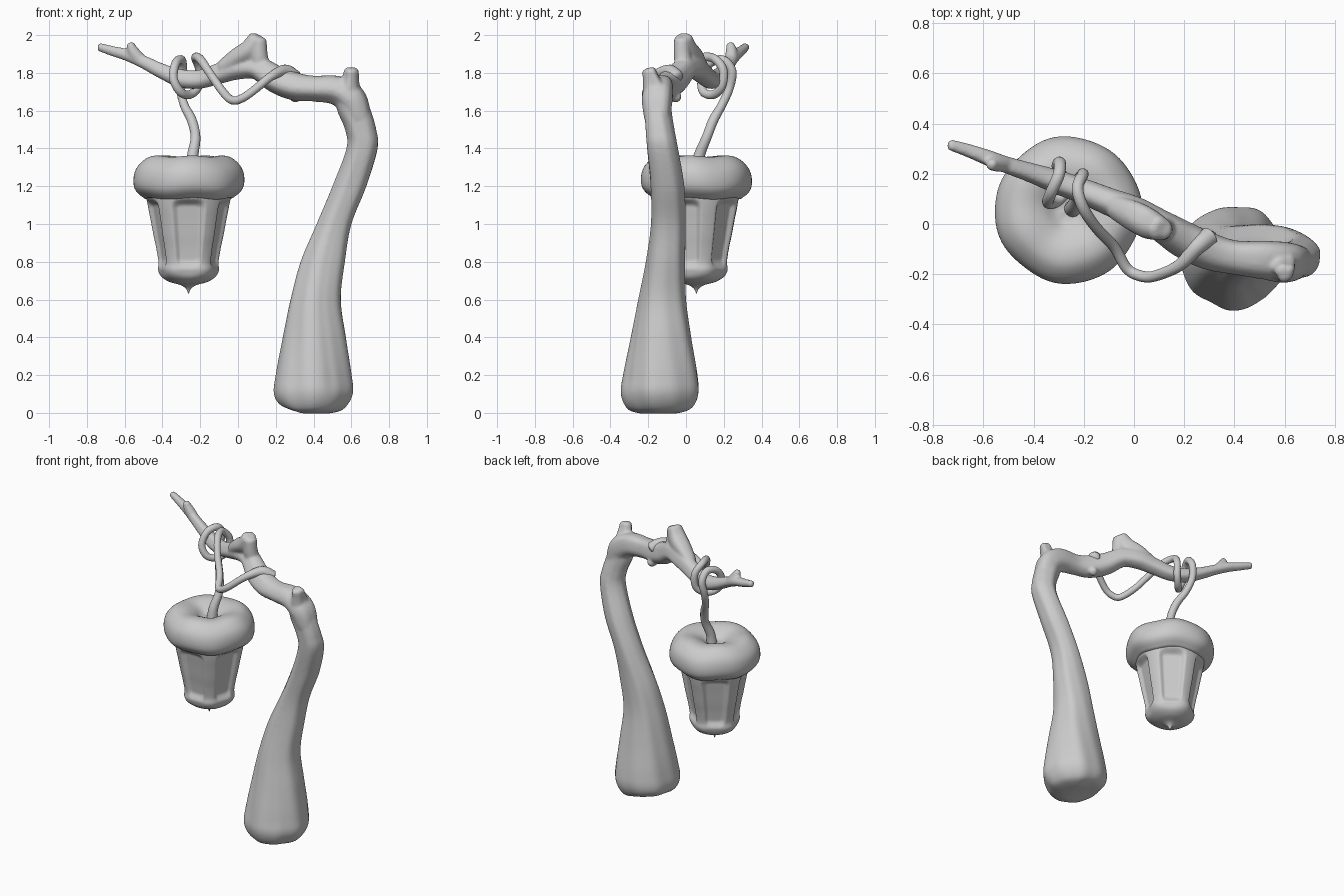
import bpy, bmesh, math
from mathutils import Vector


def spline(rows, n):
    """Catmull-Rom interpolation of tuples of any length, n steps per segment."""
    p = [rows[0]] + list(rows) + [rows[-1]]
    out = []
    for i in range(1, len(p) - 2):
        for k in range(n):
            t = k / n
            out.append(tuple(
                0.5 * (2 * b + (c - a) * t + (2 * a - 5 * b + 4 * c - d) * t * t
                       + (3 * b - a - 3 * c + d) * t ** 3)
                for a, b, c, d in zip(p[i - 1], p[i], p[i + 1], p[i + 2])))
    return out + [tuple(rows[-1])]


def loft(name, rings):
    """Skin a list of equal rings and close both ends."""
    bm = bmesh.new()
    vs = [[bm.verts.new(v) for v in ring] for ring in rings]
    m = len(vs[0])
    for a, b in zip(vs, vs[1:]):
        for j in range(m):
            k = (j + 1) % m
            bm.faces.new((a[j], a[k], b[k], b[j]))
    bm.faces.new(vs[0][::-1])
    bm.faces.new(vs[-1])
    bmesh.ops.recalc_face_normals(bm, faces=bm.faces)
    me = bpy.data.meshes.new(name)
    bm.to_mesh(me)
    bm.free()
    ob = bpy.data.objects.new(name, me)
    bpy.context.collection.objects.link(ob)
    return ob


def tube(name, rows, n=6, sides=20, ridge=0.0):
    """Round tube along (x, y, z, radius) rows with rounded ends."""
    pts = spline(rows, n)
    pos = [Vector(p[:3]) for p in pts]
    rings, up = [], None
    for i, p in enumerate(pts):
        t = (pos[min(i + 1, len(pos) - 1)] - pos[max(i - 1, 0)]).normalized()
        if up is None:
            up = t.orthogonal()
        up = (up - t * up.dot(t)).normalized()
        side = t.cross(up)
        ring = []
        for j in range(sides):
            a = math.tau * j / sides
            r = p[3] * (1 + ridge * math.cos(3 * a + i * 0.06) + ridge * 0.6 * math.cos(5 * a + 1))
            ring.append(pos[i] + (up * math.cos(a) + side * math.sin(a)) * r)
        rings.append(ring)
    first, last = pos[0], pos[-1]
    rings.insert(0, [first + (v - first) * 0.6 - (pos[1] - first).normalized() * pts[0][3] * 0.3 for v in rings[0]])
    rings.append([last + (v - last) * 0.6 + (last - pos[-2]).normalized() * pts[-1][3] * 0.3 for v in rings[-1]])
    return loft(name, rings)


def smooth(ob, angle=40):
    bpy.ops.object.select_all(action='DESELECT')
    ob.select_set(True)
    bpy.context.view_layer.objects.active = ob
    bpy.ops.object.shade_smooth_by_angle(angle=math.radians(angle))


def step(a, b, x):
    t = max(0, min(1, (x - a) / (b - a)))
    return t * t * (3 - 2 * t)


# Trunk: z, centre x, centre y, half width x, half width y
trunk_rows = [
    (-0.004, 0.385, -0.135, 0.09, 0.10), (0.02, 0.39, -0.135, 0.165, 0.17),
    (0.10, 0.397, -0.135, 0.207, 0.205), (0.20, 0.40, -0.132, 0.20, 0.197),
    (0.40, 0.405, -0.13, 0.167, 0.16), (0.60, 0.412, -0.125, 0.133, 0.127),
    (0.80, 0.45, -0.108, 0.117, 0.105), (1.00, 0.51, -0.094, 0.092, 0.093),
    (1.20, 0.592, -0.10, 0.09, 0.09), (1.40, 0.658, -0.127, 0.082, 0.083),
    (1.50, 0.65, -0.14, 0.082, 0.077), (1.60, 0.615, -0.15, 0.088, 0.072),
    (1.70, 0.585, -0.155, 0.075, 0.07), (1.75, 0.575, -0.155, 0.06, 0.06)]
rings = []
for z, x, y, rx, ry in spline(trunk_rows, 6):
    ring = []
    for j in range(96):
        a = math.tau * j / 96
        w = a + 0.5 * z
        k = 1 + 0.025 * math.cos(5 * w + 0.6) + 0.012 * math.cos(9 * w + 2 + z)
        k -= 0.05 * max(0, math.cos(w + 1.0)) ** 60 * step(0.0, 0.2, z)
        tilt = 0.03 * math.cos(a - 2.6) * (1 - step(0, 0.1, z))
        ring.append((x + rx * k * math.cos(a), y + ry * k * math.sin(a), z + max(0, tilt)))
    rings.append(ring)
tree = loft("tree_branch", rings)

# Bough with its cut stubs and twigs
parts = [
    tube("bough", [
        (0.64, -0.15, 1.56, 0.07), (0.60, -0.15, 1.66, 0.082), (0.52, -0.14, 1.71, 0.077),
        (0.40, -0.13, 1.718, 0.068), (0.30, -0.105, 1.728, 0.074), (0.20, -0.06, 1.765, 0.073),
        (0.10, 0.0, 1.825, 0.062), (0.0, 0.05, 1.825, 0.062), (-0.10, 0.09, 1.795, 0.055),
        (-0.20, 0.13, 1.765, 0.05), (-0.30, 0.165, 1.77, 0.048), (-0.40, 0.20, 1.808, 0.04),
        (-0.50, 0.232, 1.858, 0.034), (-0.58, 0.262, 1.893, 0.032), (-0.66, 0.292, 1.915, 0.027),
        (-0.735, 0.316, 1.938, 0.022)], ridge=0.05),
    tube("top_stub", [(-0.08, 0.07, 1.825, 0.045), (0.0, 0.035, 1.875, 0.06),
                      (0.065, 0.0, 1.92, 0.06), (0.103, -0.018, 1.985, 0.048)], ridge=0.05),
    tube("stub_root", [(0.12, -0.01, 1.83, 0.05), (0.112, -0.02, 1.90, 0.045),
                       (0.108, -0.02, 1.975, 0.044)]),
    tube("elbow_stub", [(0.58, -0.15, 1.66, 0.075), (0.59, -0.17, 1.73, 0.056),
                        (0.598, -0.185, 1.78, 0.042), (0.60, -0.195, 1.815, 0.038)], ridge=0.1),
    tube("tip_twig", [(-0.52, 0.24, 1.87, 0.034), (-0.555, 0.24, 1.915, 0.031),
                      (-0.57, 0.235, 1.955, 0.02)]),
    tube("back_stub", [(0.28, -0.09, 1.72, 0.045), (0.30, -0.06, 1.68, 0.034),
                       (0.31, -0.04, 1.66, 0.024)])]

# Fuse the wood into one smooth skin
bpy.ops.object.select_all(action='DESELECT')
for ob in parts + [tree]:
    ob.select_set(True)
bpy.context.view_layer.objects.active = tree
bpy.ops.object.join()
mod = tree.modifiers.new("fuse", 'REMESH')
mod.mode = 'VOXEL'
mod.voxel_size = 0.009
bpy.ops.object.modifier_apply(modifier="fuse")
mod = tree.modifiers.new("soften", 'SMOOTH')
mod.factor = 0.5
mod.iterations = 5
bpy.ops.object.modifier_apply(modifier="soften")
smooth(tree, 60)

# Vine: from the bough, wrapped twice, then hanging down to the lantern
vine = tube("hanging_vine", [
    (0.30, -0.05, 1.775, 0.04), (0.25, -0.09, 1.81, 0.034), (0.18, -0.165, 1.785, 0.024),
    (0.08, -0.208, 1.705, 0.022), (0.02, -0.205, 1.665, 0.022), (-0.03, -0.175, 1.655, 0.022),
    (-0.08, -0.09, 1.70, 0.022),
    (-0.15, -0.015, 1.80, 0.022), (-0.20, 0.06, 1.872, 0.023), (-0.225, 0.14, 1.88, 0.023),
    (-0.205, 0.195, 1.82, 0.023), (-0.21, 0.19, 1.73, 0.023), (-0.255, 0.145, 1.685, 0.023),
    (-0.305, 0.092, 1.70, 0.023), (-0.342, 0.085, 1.77, 0.023), (-0.33, 0.125, 1.85, 0.023),
    (-0.30, 0.195, 1.868, 0.024), (-0.295, 0.243, 1.81, 0.024), (-0.305, 0.23, 1.72, 0.023),
    (-0.285, 0.19, 1.63, 0.023), (-0.245, 0.145, 1.55, 0.026), (-0.225, 0.11, 1.46, 0.026),
    (-0.24, 0.07, 1.36, 0.03), (-0.245, 0.06, 1.27, 0.036)], sides=16)
smooth(vine, 60)

CX, CY = -0.262, 0.055

# Acorn cap: puffy ring with a dimple on top
cap_rows = [(0.004, 1.30), (0.05, 1.305), (0.10, 1.338), (0.16, 1.358), (0.22, 1.35),
            (0.27, 1.305), (0.29, 1.25), (0.285, 1.19), (0.25, 1.15), (0.20, 1.132), (0.004, 1.13)]
rings = []
for r, z in spline(cap_rows, 5):
    ring = []
    for j in range(72):
        a = math.tau * j / 72
        k = 1 + 0.01 * math.cos(4 * a + 1 + 9 * z) + 0.007 * math.cos(7 * a)
        ring.append((CX + r * k * math.cos(a), CY + r * k * math.sin(a),
                     z + 0.02 * r * math.cos(5 * a + 1)))
    rings.append(ring)
smooth(loft("acorn_cap", rings))

# Lantern body: five recessed panels between posts, pointed tip below
body_rows = [(0.002, 0.632), (0.012, 0.655), (0.04, 0.676), (0.10, 0.693), (0.145, 0.72),
             (0.165, 0.755), (0.162, 0.80), (0.172, 0.87), (0.187, 0.94), (0.202, 1.02),
             (0.216, 1.09), (0.225, 1.15), (0.225, 1.18)]
rings = []
for r, z in spline(body_rows, 7):
    ring = []
    for j in range(180):
        a = math.tau * j / 180
        d = (math.degrees(a) - 270 + 36) % 72 - 36      # degrees from panel centre
        scallop = 0.5 + 0.5 * math.cos(math.radians(5 * d))
        dip = step(0.68, 0.75, z) - step(0.76, 0.86, z)  # waist between the post feet
        k = 1 - 0.09 * scallop * dip
        corner = 0.025 * (d / 25) ** 4                   # rounds the panel corners
        mask = 1 - step(18, 26, abs(d))
        mask *= step(0.76 + corner, 0.81 + corner, z) * (1 - step(1.095 - corner, 1.14 - corner, z))
        panel = 0.82 / math.cos(math.radians(d))
        k = k * (1 - mask) + panel * mask
        ring.append((CX + r * k * math.cos(a), CY + r * k * math.sin(a), z))
    rings.append(ring)
smooth(loft("lantern_body", rings), 35)
